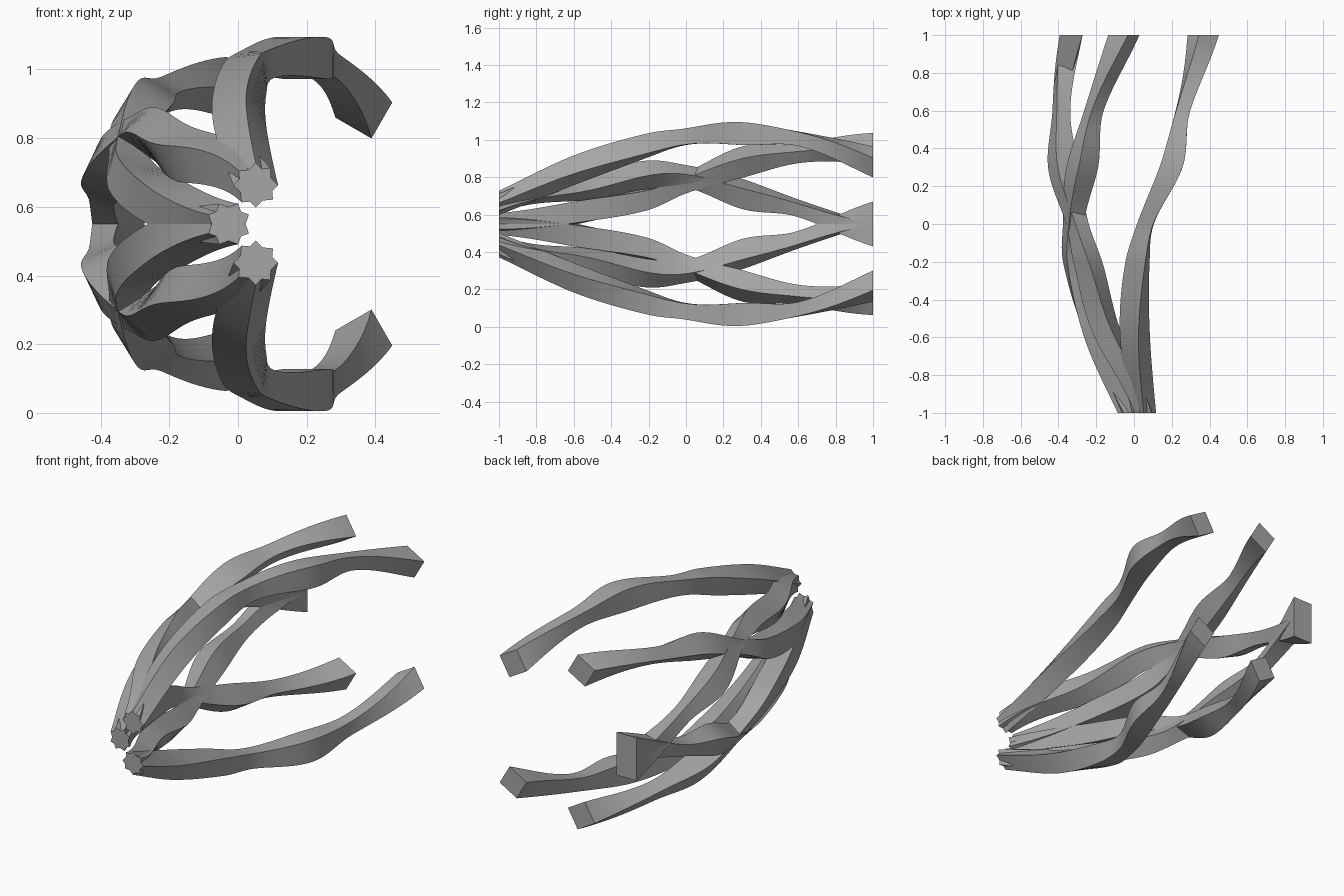
import bpy, bmesh, math

cube = bpy.data.objects.get("Cube")
if cube:
    bpy.data.objects.remove(cube)

AXIS_X, AXIS_Z = 0.093, 0.55      # axis the bars fan out around
STATIONS = [-1, -0.6, -0.2, 0, 0.3, 0.6, 1]
RADIUS = [0.12, 0.30, 0.428, 0.468, 0.494, 0.485, 0.43]
WIDTH = [0.092, 0.115, 0.108, 0.086, 0.122, 0.075, 0.121]   # bars pinch twice

grey = bpy.data.materials.new("mid_grey")
grey.use_nodes = True
colour = (0.38, 0.38, 0.38, 1)
grey.diffuse_color = colour
grey.node_tree.nodes["Principled BSDF"].inputs["Base Color"].default_value = colour


def smooth_value(values, y):
    """Cubic interpolation of values given at the stations."""
    last = len(STATIONS) - 1
    i = max(k for k in range(last) if STATIONS[k] <= y)

    def slope(k):
        a, b = max(k - 1, 0), min(k + 1, last)
        return (values[b] - values[a]) / (STATIONS[b] - STATIONS[a])

    h = STATIONS[i + 1] - STATIONS[i]
    t = (y - STATIONS[i]) / h
    return ((2*t**3 - 3*t**2 + 1) * values[i] + (t**3 - 2*t**2 + t) * h * slope(i)
            + (3*t**2 - 2*t**3) * values[i + 1] + (t**3 - t**2) * h * slope(i + 1))


def twisted_bar(name, angles, rolls, side, steps=64):
    """Square bar swept from front to back; side -1 is the lower mirror copy."""
    bm = bmesh.new()
    rings = []
    for s in range(steps + 1):
        y = -1 + 2 * s / steps
        a = math.radians(smooth_value(angles, y))
        r = smooth_value(RADIUS, y)
        roll = math.radians(smooth_value(rolls, y))
        half_diagonal = smooth_value(WIDTH, y) / math.sqrt(2)
        ring = []
        for k in range(4):
            c = roll + math.pi / 4 + k * math.pi / 2
            x = AXIS_X + r * math.cos(a) + half_diagonal * math.cos(c)
            z = r * math.sin(a) + half_diagonal * math.sin(c)
            ring.append(bm.verts.new((x, y, AXIS_Z + side * z)))
        rings.append(ring)
    for low, high in zip(rings, rings[1:]):
        for k in range(4):
            n = (k + 1) % 4
            bm.faces.new((low[k], low[n], high[n], high[k]))
    bm.faces.new(rings[0])
    bm.faces.new(rings[-1])
    bmesh.ops.recalc_face_normals(bm, faces=bm.faces)
    mesh = bpy.data.meshes.new(name)
    bm.to_mesh(mesh)
    bm.free()
    mesh.materials.append(grey)
    obj = bpy.data.objects.new(name, mesh)
    bpy.context.collection.objects.link(obj)
    bpy.ops.object.select_all(action='DESELECT')
    obj.select_set(True)
    bpy.context.view_layer.objects.active = obj
    bpy.ops.object.shade_smooth_by_angle(angle=math.radians(35))


# Position angle and roll of each bar at the stations
BARS = {
    "outer_bar": ([110, 107, 100, 94, 78, 70, 50.5], [135, 122, 102, 92, 90, 88, 60]),
    "crossing_bar": ([110, 139, 142, 147, 161, 170, 188], [95, 112, 132, 145, 155, 162, 180]),
    "middle_bar": ([180, 169, 161, 152, 138, 129, 110], [200, 185, 168, 158, 148, 147, 120]),
}
for name, (angles, rolls) in BARS.items():
    twisted_bar("upper_" + name, angles, rolls, 1)
    twisted_bar("lower_" + name, angles, rolls, -1)
